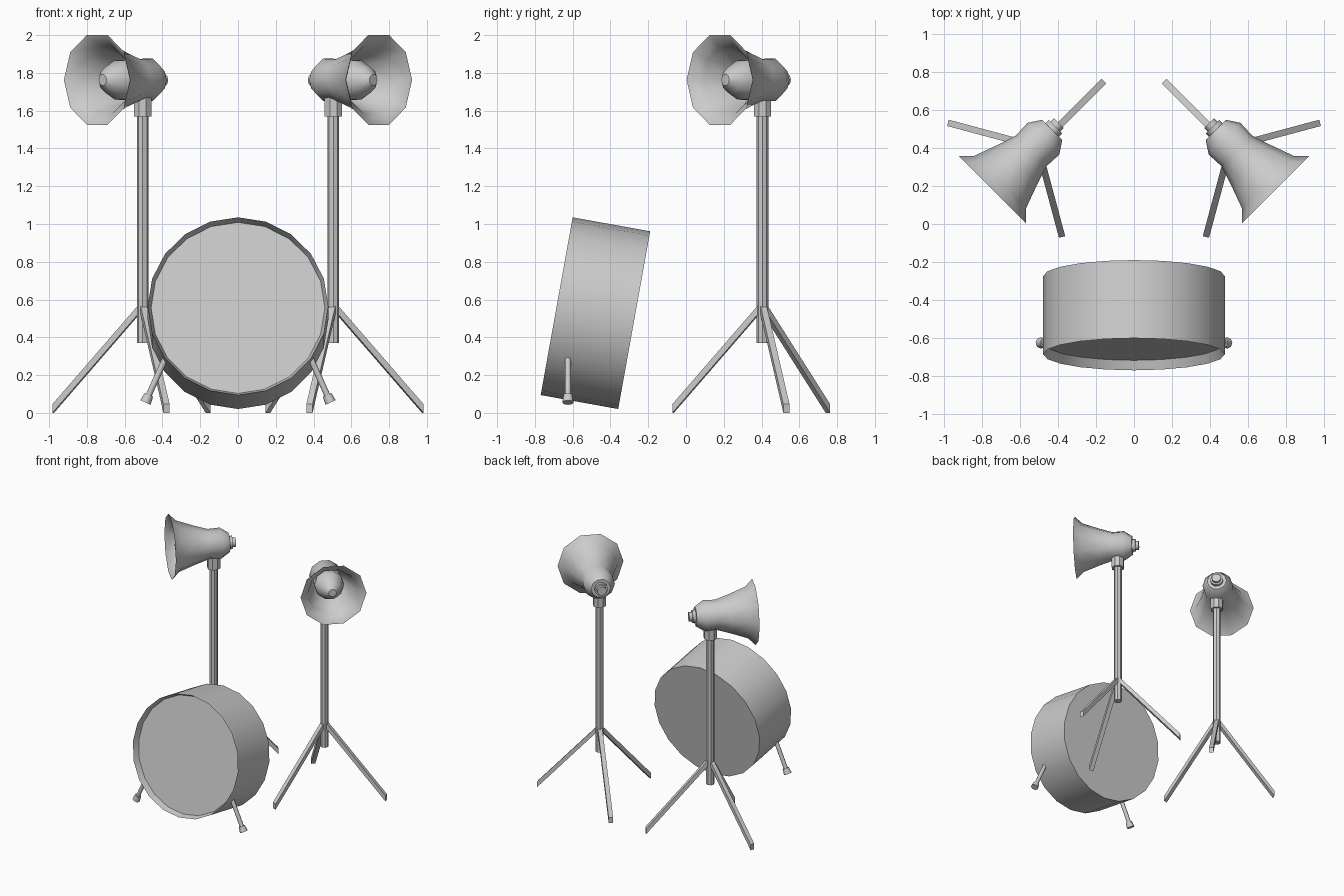
import bpy, bmesh
from math import radians, cos, sin, pi
from mathutils import Vector

if "Cube" in bpy.data.objects:
    bpy.data.objects.remove(bpy.data.objects["Cube"])


def finish(bm, name, mirror=False, smooth=None):
    bmesh.ops.recalc_face_normals(bm, faces=bm.faces)
    me = bpy.data.meshes.new(name)
    bm.to_mesh(me)
    bm.free()
    ob = bpy.data.objects.new(name, me)
    bpy.context.collection.objects.link(ob)
    if smooth:
        bpy.ops.object.select_all(action='DESELECT')
        ob.select_set(True)
        bpy.context.view_layer.objects.active = ob
        bpy.ops.object.shade_smooth_by_angle(angle=radians(smooth))
    if mirror:
        ob.modifiers.new("mirror", 'MIRROR').use_mirror_merge = False
    return ob


def lathe(name, profile, origin, axis, sides, side_dir=(1, 0, 0), phase=0, mirror=False, smooth=None):
    """Closed turned solid; profile holds (distance along axis, radius) pairs."""
    o, a = Vector(origin), Vector(axis).normalized()
    u = Vector(side_dir)
    u = (u - a * u.dot(a)).normalized()
    v = a.cross(u)
    bm = bmesh.new()
    rings = []
    for s, r in profile:
        angs = [2 * pi * i / sides + phase for i in range(sides)]
        rings.append([bm.verts.new(o + a * s + (u * cos(t) + v * sin(t)) * r) for t in angs])
    for p, q in zip(rings, rings[1:]):
        for i in range(sides):
            j = (i + 1) % sides
            bm.faces.new((p[i], p[j], q[j], q[i]))
    bm.faces.new(rings[0])
    bm.faces.new(rings[-1])
    return finish(bm, name, mirror, smooth)


# Drum, tilted back, with a recessed front skin
tilt = radians(10.2)
axis = Vector((0, cos(tilt), -sin(tilt)))
lathe("drum", [(0.05, 0.46), (0, 0.478), (0.417, 0.478)],
      Vector((0, -0.48, 0.528)) - axis * 0.208, axis, 20, smooth=30)

# Drum spurs with rubber feet
top, foot = Vector((-0.375, -0.625, 0.31)), Vector((-0.49, -0.625, 0.055))
length = (foot - top).length
lathe("drum_spur", [(0, 0.016), (length, 0.016)], top, foot - top, 8,
      (0, 1, 0), mirror=True, smooth=46)
lathe("spur_foot", [(length - 0.045, 0.024), (length, 0.03)], top, foot - top, 8,
      (0, 1, 0), mirror=True, smooth=46)

# Stand pole and collar
px, py = -0.505, 0.405
lathe("stand_pole", [(0.37, 0.031), (1.60, 0.031)], (px, py, 0), (0, 0, 1), 8, mirror=True)
lathe("stand_collar", [(1.57, 0.05), (1.67, 0.05)], (px, py, 0), (0, 0, 1), 8,
      phase=pi / 8, mirror=True)

# Tripod legs, square bars with upright ends
for k, deg in enumerate((45, 165, 285)):
    d = Vector((cos(radians(deg)), sin(radians(deg)), 0))
    w = Vector((-d.y, d.x, 0)) * 0.017
    bm = bmesh.new()
    ends = []
    for r, z in ((0.01, 0.535), (0.49, 0.0)):
        c = Vector((px, py, z)) + d * r
        h = Vector((0, 0, 0.046))
        ends.append([bm.verts.new(p) for p in (c - w, c + w, c + w + h, c - w + h)])
    a, b = ends
    bm.faces.new(a)
    bm.faces.new(b)
    for i in range(4):
        j = (i + 1) % 4
        bm.faces.new((a[i], a[j], b[j], b[i]))
    finish(bm, f"tripod_leg_{k + 1}", mirror=True)

# Horn speaker: back knob, driver body, flared bell and inner bell wall
rim = (-0.745, 0.18, 1.763)
back = (1, 1, 0)
lathe("horn", [(0.495, 0.036), (0.47, 0.036), (0.47, 0.05), (0.445, 0.05), (0.445, 0.075),
               (0.38, 0.118), (0.29, 0.114), (0.19, 0.146), (0.055, 0.195), (0, 0.25),
               (0.004, 0.24), (0.06, 0.185), (0.19, 0.138), (0.28, 0.105)],
      rim, back, 10, (1, -1, 0), mirror=True, smooth=40)

# Centre cone inside the bell
lathe("horn_centre_cone", [(0.04, 0.03), (0.08, 0.07), (0.16, 0.108), (0.2, 0.112), (0.275, 0.09)],
      rim, back, 10, (1, -1, 0), mirror=True, smooth=40)
